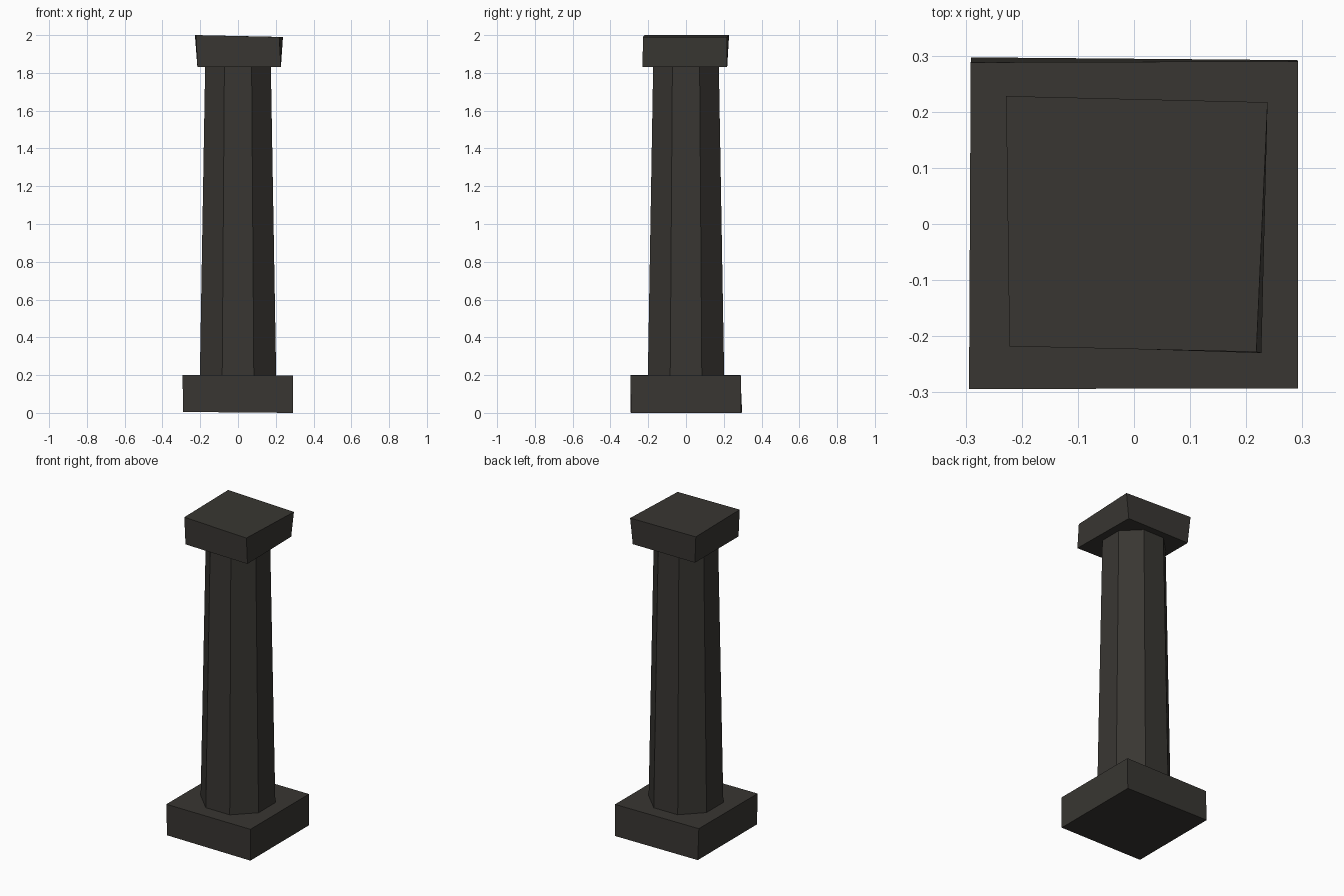
import bpy, bmesh, math

if "Cube" in bpy.data.objects:
    bpy.data.objects.remove(bpy.data.objects["Cube"])

stone = bpy.data.materials.new("dark_stone")
stone.diffuse_color = (0.04, 0.037, 0.032, 1)
stone.use_nodes = True
stone.node_tree.nodes["Principled BSDF"].inputs["Base Color"].default_value = stone.diffuse_color


def loft(name, bottom, top):
    """Closed solid between two rings with the same number of points."""
    bm = bmesh.new()
    lo = [bm.verts.new(p) for p in bottom]
    hi = [bm.verts.new(p) for p in top]
    n = len(lo)
    bm.faces.new(lo[::-1])
    bm.faces.new(hi)
    for i in range(n):
        j = (i + 1) % n
        bm.faces.new((lo[i], lo[j], hi[j], hi[i]))
    bmesh.ops.recalc_face_normals(bm, faces=bm.faces)
    mesh = bpy.data.meshes.new(name)
    bm.to_mesh(mesh)
    bm.free()
    mesh.materials.append(stone)
    obj = bpy.data.objects.new(name, mesh)
    bpy.context.collection.objects.link(obj)
    return obj


def octagon(apothem, z):
    """Octagon with flat sides facing the axes."""
    r = apothem / math.cos(math.pi / 8)
    angles = [math.pi / 8 + i * math.pi / 4 for i in range(8)]
    return [(r * math.cos(a), r * math.sin(a), z) for a in angles]


# Square plinth, slightly rough-hewn
loft("base",
     [(-0.29, -0.293, 0.005), (0.291, -0.292, 0.0),
      (0.291, 0.292, 0.0), (-0.29, 0.297, 0.005)],
     [(-0.294, -0.294, 0.2), (0.292, -0.293, 0.198),
      (0.292, 0.29, 0.198), (-0.291, 0.288, 0.2)])

# Tapered eight-sided shaft
loft("shaft", octagon(0.202, 0.198), octagon(0.174, 1.832))

# Uneven capital, flaring a little towards the top
loft("capital",
     [(-0.215, -0.216, 1.83), (0.227, -0.23, 1.83),
      (0.22, 0.216, 1.83), (-0.215, 0.218, 1.83)],
     [(-0.222, -0.218, 2.0), (0.218, -0.228, 1.99),
      (0.238, 0.217, 1.99), (-0.228, 0.228, 2.0)])
